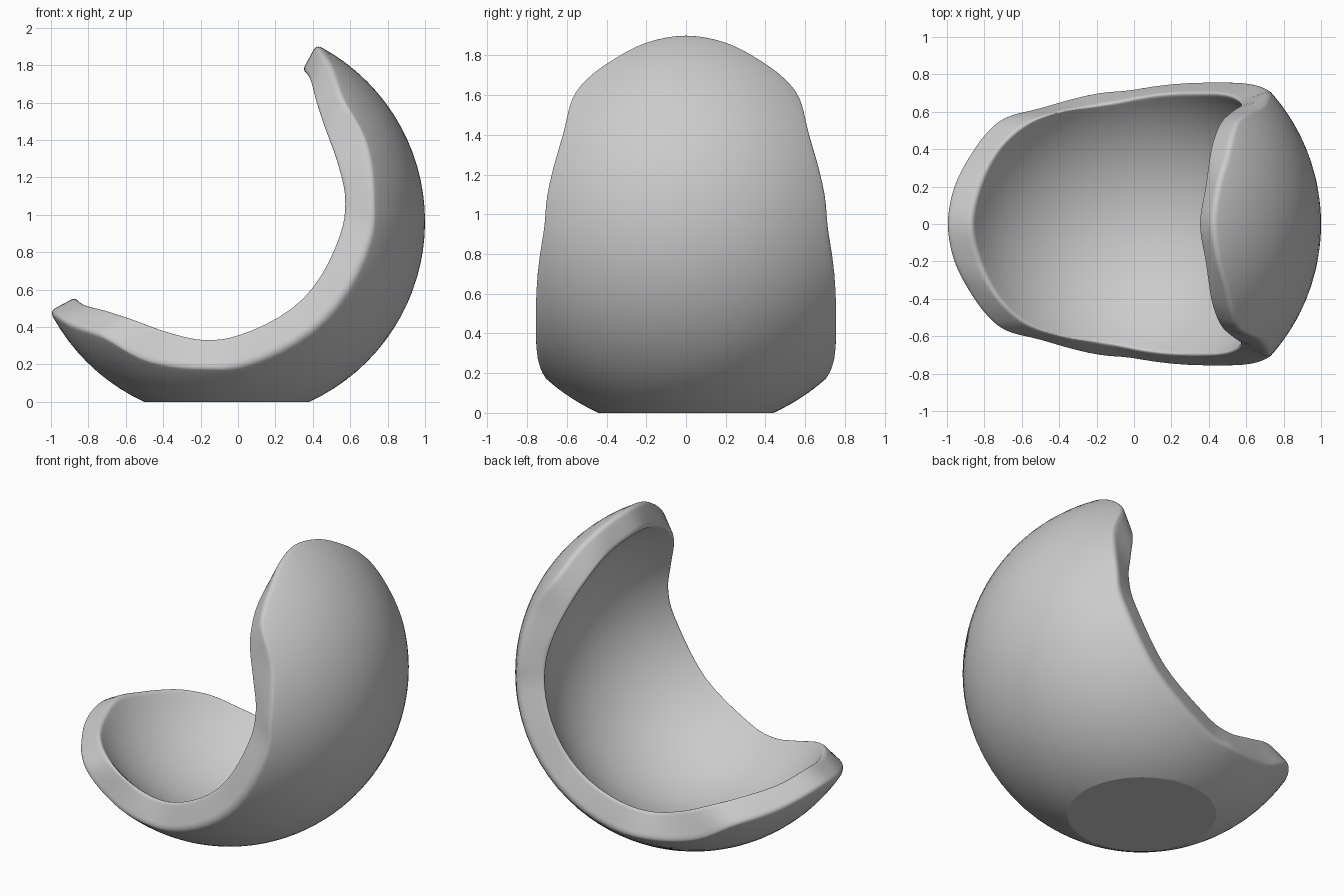
import bpy, bmesh, math
from mathutils import Vector

if "Cube" in bpy.data.objects:
    bpy.data.objects.remove(bpy.data.objects["Cube"])

C = Vector((-0.06, 0, 0.964))              # shared centre of both spheres
R_OUT, R_IN = 1.06, 0.90
E1 = Vector((1, 0, -1)).normalized()       # pole, opposite the opening
E2 = Vector((0, 1, 0))
E3 = Vector((1, 0, 1)).normalized()        # towards the upper lip

# quarter of each rim edge, from the lip tip to the widest side: (E1, E3, E2)
OUTER = [(-.33, 1.007, 0), (-.29, 1.0, .19), (-.202, .98, .35), (-.107, .934, .49),
         (-.006, .894, .57), (.213, .829, .625), (.455, .648, .705),
         (.61, .465, .732), (.735, 0, .764)]
INNER = [(-.285, .855, 0), (-.23, .845, .207), (-.15, .80, .384), (-.066, .756, .484),
         (.035, .708, .555), (.19, .635, .608), (.342, .537, .635),
         (.463, .38, .672), (.565, 0, .70)]


def rim_loop(quarter, radius, steps=5):
    """Mirror the quarter into a closed loop and smooth it on the sphere."""
    q = [Vector(p) for p in quarter]
    half = q + [Vector((p.x, -p.y, p.z)) for p in reversed(q[:-1])]
    pts = half + [Vector((p.x, p.y, -p.z)) for p in reversed(half[1:-1])]
    n, out = len(pts), []
    for i in range(n):
        a, b, c, d = (pts[(i + k) % n] for k in (-1, 0, 1, 2))
        for s in range(steps):
            t = s / steps
            p = 0.5 * (2 * b + (c - a) * t + (2 * a - 5 * b + 4 * c - d) * t * t
                       + (3 * b - a - 3 * c + d) * t ** 3)
            p.normalize()
            out.append((E1 * p.x + E3 * p.y + E2 * p.z) * radius)
    return out


def arc(p, f):
    """Point a fraction f of the way from the pole to p along the sphere."""
    ang = E1.angle(p)
    side = (p - E1 * p.dot(E1)).normalized()
    return (E1 * math.cos(ang * f) + side * math.sin(ang * f)) * p.length


def corner(a, b, c, n=8):
    return [a * (1 - t) ** 2 + b * 2 * t * (1 - t) + c * t * t
            for t in (k / n for k in range(n + 1))]


def section(o, i, rows=26, bevel=0.035):
    """Outer wall, rounded rim and inner wall for one column."""
    fo = 1 - bevel / (E1.angle(o) * R_OUT)
    fi = 1 - bevel / (E1.angle(i) * R_IN)
    d = (i - o).normalized() * bevel
    col = [arc(o, fo * k / rows) for k in range(rows)]
    col += corner(arc(o, fo), o, o + d)
    col += corner(i - d, i, arc(i, fi))
    col += [arc(i, fi * k / rows) for k in range(rows - 1, -1, -1)]
    return [C + p for p in col]


# Cut-open bowl shell
bm = bmesh.new()
cols = [[bm.verts.new(p) for p in section(o, i)]
        for o, i in zip(rim_loop(OUTER, R_OUT), rim_loop(INNER, R_IN))]
for j, a in enumerate(cols):
    b = cols[(j + 1) % len(cols)]
    for k in range(len(a) - 1):
        bm.faces.new((a[k], a[k + 1], b[k + 1], b[k]))
bmesh.ops.remove_doubles(bm, verts=bm.verts, dist=1e-4)

# Flat base
cut = bmesh.ops.bisect_plane(bm, geom=bm.verts[:] + bm.edges[:] + bm.faces[:],
                             plane_co=(0, 0, 0), plane_no=(0, 0, -1), clear_outer=True)
bmesh.ops.holes_fill(bm, edges=[e for e in bm.edges if e.is_boundary], sides=0)
bmesh.ops.recalc_face_normals(bm, faces=bm.faces)

mesh = bpy.data.meshes.new("bowl_shell")
bm.to_mesh(mesh)
bm.free()
bowl = bpy.data.objects.new("bowl_shell", mesh)
bpy.context.collection.objects.link(bowl)
bpy.context.view_layer.objects.active = bowl
bowl.select_set(True)
bpy.ops.object.shade_smooth_by_angle(angle=math.radians(20))
